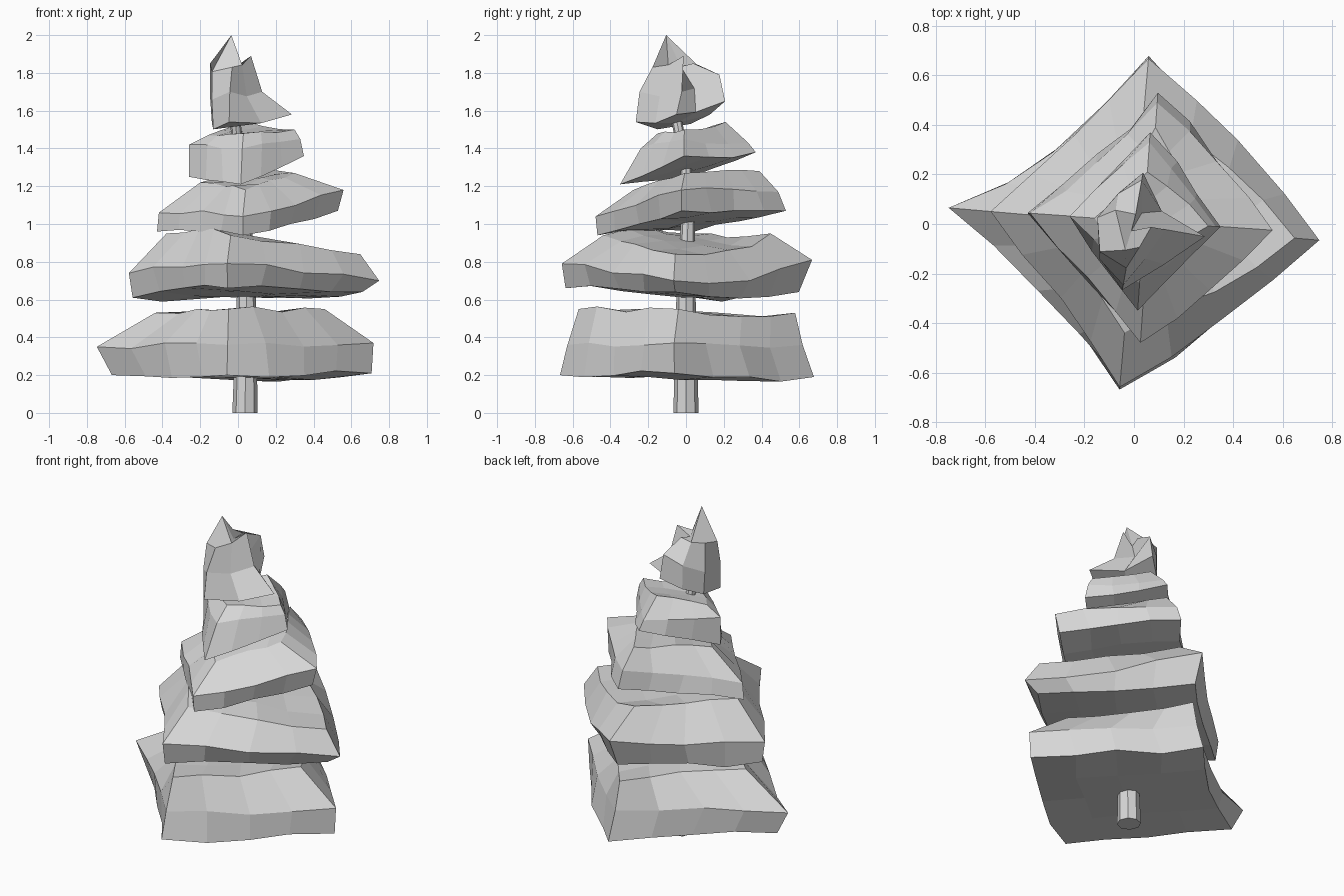
import bpy
import bmesh
import math
import random
from mathutils import Vector

random.seed(11)

default_cube = bpy.data.objects.get("Cube")
if default_cube:
    bpy.data.objects.remove(default_cube, do_unlink=True)

# Single plain grey material shared by all parts
grey = bpy.data.materials.new("light_grey")
grey.use_nodes = True
grey.diffuse_color = (0.68, 0.68, 0.68, 1)
grey.node_tree.nodes["Principled BSDF"].inputs["Base Color"].default_value = grey.diffuse_color


def finish(name, bm):
    """Turn a bmesh into a flat-shaded object."""
    bmesh.ops.recalc_face_normals(bm, faces=bm.faces)
    mesh = bpy.data.meshes.new(name)
    bm.to_mesh(mesh)
    bm.free()
    mesh.materials.append(grey)
    obj = bpy.data.objects.new(name, mesh)
    bpy.context.collection.objects.link(obj)
    return obj


def corner_points(pairs, centre, yaw):
    """Corners in the order right side, front, left side, back."""
    points = []
    for k, (radius, z) in enumerate(pairs):
        angle = math.pi + k * math.pi / 2 + math.radians(yaw)
        points.append(Vector((centre[0] + radius * math.cos(angle),
                              centre[1] + radius * math.sin(angle), z)))
    return points


def slab_point(corners, bulges, yaw, u, v):
    """Point between four corners, with each edge's middle pushed out and up."""
    a, b, c, d = corners
    p = a.lerp(b, u).lerp(d.lerp(c, u), v)
    weights = (4 * u * (1 - u) * (1 - v), 4 * v * (1 - v) * u,
               4 * u * (1 - u) * v, 4 * v * (1 - v) * (1 - u))
    for k, (weight, (push, lift)) in enumerate(zip(weights, bulges)):
        angle = math.radians(225 + 90 * k + yaw)
        p += weight * Vector((push * math.cos(angle), push * math.sin(angle), lift))
    return p


def branch_tier(name, bottom, middle, top, bulges, centre=(0, 0), yaw=-5,
                segments=4, rough=0.016, peak=None):
    """Rough square slab: gridded underside and top, with a ridge between."""
    bm = bmesh.new()
    n = segments
    layers = []
    for pairs in (bottom, middle, top):
        corners = corner_points(pairs, centre, yaw)
        grid = {}
        for i in range(n + 1):
            for j in range(n + 1):
                on_rim = i in (0, n) or j in (0, n)
                if pairs is middle and not on_rim:
                    continue
                p = slab_point(corners, bulges, yaw, i / n, j / n)
                if not (i in (0, n) and j in (0, n)):
                    p += Vector([random.uniform(-rough, rough) for _ in range(3)])
                if peak and pairs is top and not on_rim:
                    p = Vector(peak)
                grid[i, j] = bm.verts.new(p)
        layers.append(grid)

    # Underside and top
    for grid in (layers[0], layers[-1]):
        for i in range(n):
            for j in range(n):
                bm.faces.new((grid[i, j], grid[i + 1, j],
                              grid[i + 1, j + 1], grid[i, j + 1]))

    # Bevelled sides
    rim = ([(i, 0) for i in range(n)] + [(n, j) for j in range(n)]
           + [(i, n) for i in range(n, 0, -1)] + [(0, j) for j in range(n, 0, -1)])
    for low, high in zip(layers, layers[1:]):
        for a, b in zip(rim, rim[1:] + rim[:1]):
            bm.faces.new((low[a], low[b], high[b], high[a]))
    return finish(name, bm)


def trunk(name, stations, sides=8):
    """Tapered, slightly bent stem through (x, y, z, radius) stations."""
    bm = bmesh.new()
    rings = []
    for x, y, z, radius in stations:
        rings.append([bm.verts.new((x + radius * math.cos(math.tau * k / sides),
                                    y + radius * math.sin(math.tau * k / sides), z))
                      for k in range(sides)])
    for low, high in zip(rings, rings[1:]):
        for k in range(sides):
            m = (k + 1) % sides
            bm.faces.new((low[k], low[m], high[m], high[k]))
    bm.faces.new(rings[0])
    bm.faces.new(rings[-1])
    return finish(name, bm)


trunk("trunk", [(.037, 0, 0, .067), (.045, 0, .65, .05), (.035, .01, 1, .038),
                (.01, 0, 1.3, .03), (-.02, -.06, 1.6, .028)])

# Branch tiers from the ground up: (radius, height) at each corner,
# then (push, lift) at the middle of each side
branch_tier("lowest_branches",
            bottom=[(.67, .2), (.67, .2), (.71, .21), (.68, .19)],
            middle=[(.75, .35), (.63, .36), (.72, .37), (.62, .36)],
            top=[(.44, .53), (.57, .55), (.46, .55), (.58, .53)],
            bulges=[(-.03, 0), (.035, 0), (.02, -.02), (-.05, -.01)])

branch_tier("lower_branches",
            bottom=[(.56, .61), (.64, .66), (.66, .64), (.6, .64)],
            middle=[(.58, .74), (.66, .79), (.75, .7), (.67, .81)],
            top=[(.38, .95), (.44, .94), (.65, .84), (.45, .95)],
            bulges=[(-.01, .02), (.02, .01), (.04, -.04), (-.02, -.02)])

branch_tier("middle_branches", centre=(.06, .01), yaw=-4, rough=.014,
            bottom=[(.49, .96), (.48, .94), (.47, 1.07), (.52, 1.07)],
            middle=[(.48, 1.06), (.49, 1.04), (.5, 1.18), (.48, 1.17)],
            top=[(.26, 1.22), (.29, 1.18), (.24, 1.27), (.38, 1.28)],
            bulges=[(0, .01), (.01, 0), (.02, 0), (-.02, 0)])

branch_tier("upper_branches", centre=(.04, .01), yaw=-4, segments=3, rough=.01,
            bottom=[(.3, 1.25), (.36, 1.21), (.31, 1.36), (.36, 1.38)],
            middle=[(.3, 1.42), (.25, 1.4), (.29, 1.45), (.32, 1.43)],
            top=[(.2, 1.47), (.16, 1.48), (.26, 1.5), (.2, 1.54)],
            bulges=[(.01, 0), (0, 0), (.01, -.02), (0, 0)])

# Crooked pointed tip
branch_tier("tree_tip", yaw=-10, segments=2, rough=.008, peak=(-.035, -.105, 2),
            bottom=[(.14, 1.53), (.27, 1.54), (.29, 1.58), (.21, 1.65)],
            middle=[(.15, 1.67), (.25, 1.7), (.13, 1.7), (.18, 1.79)],
            top=[(.15, 1.85), (.18, 1.83), (.07, 1.89), (.04, 1.85)],
            bulges=[(.05, -.03), (0, -.02), (-.06, -.03), (.02, -.01)])
